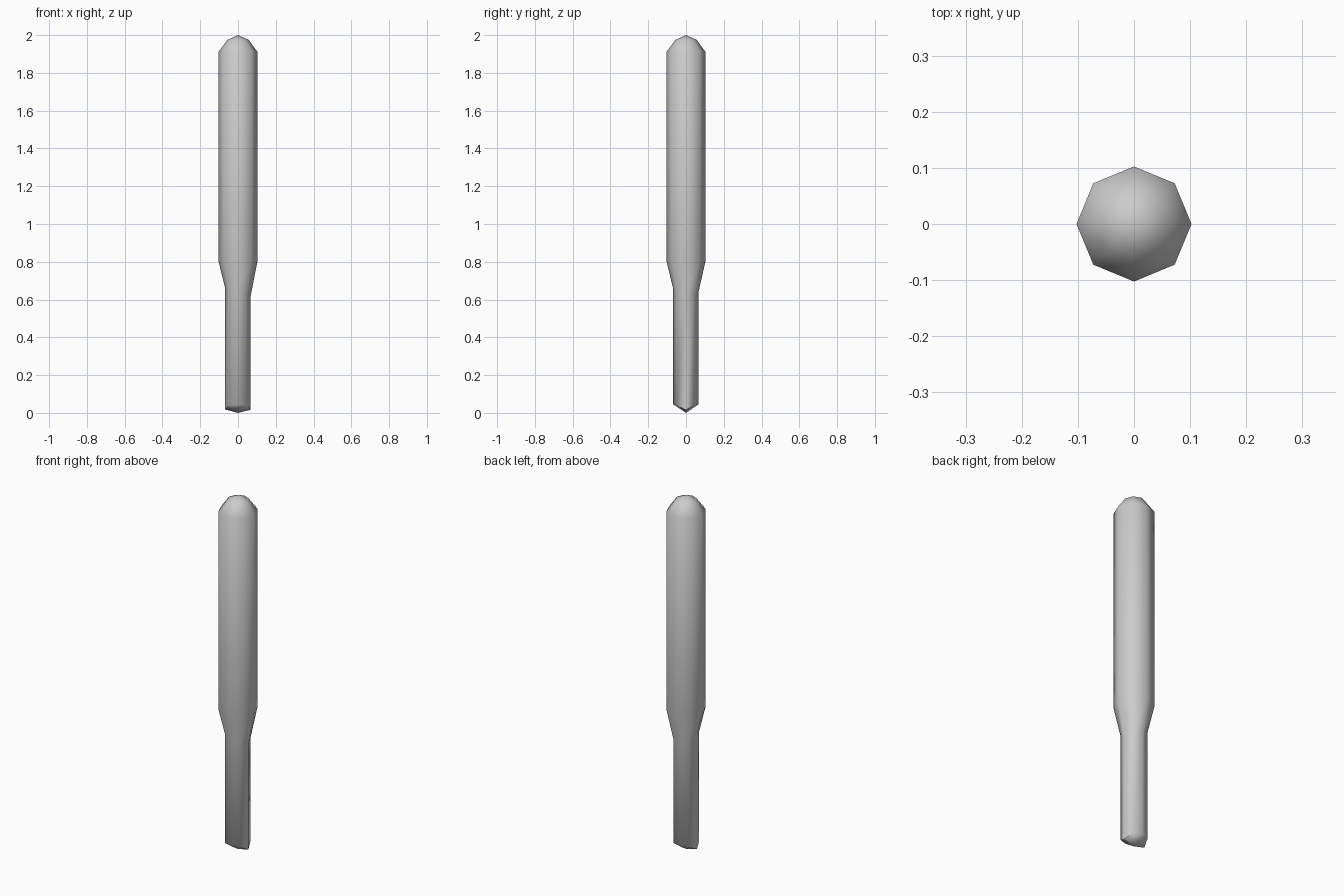
import bpy, bmesh, math

if "Cube" in bpy.data.objects:
    bpy.data.objects.remove(bpy.data.objects["Cube"])

SIDES = 8
bm = bmesh.new()


def ring(radius, heights, shift=0.0):
    """Octagonal ring with corners on the axes; heights at +x, +y, -x, -y, diagonals averaged."""
    verts = []
    for i in range(SIDES):
        a = 2 * math.pi * i / SIDES
        z = (heights[(i // 2) % 4] + heights[((i + 1) // 2) % 4]) / 2
        verts.append(bm.verts.new((radius * math.cos(a) + shift,
                                   radius * math.sin(a) + shift, z)))
    return verts


# Rings from the shaft's wedge end, past the slightly uneven taper, up to the dome
rings = [
    ring(0.0665, (0.016, 0.045, 0.018, 0.045), -0.0012),
    ring(0.0665, (0.61, 0.635, 0.66, 0.655), -0.0012),
    ring(0.1025, (0.80,) * 4),
    ring(0.1025, (1.912,) * 4),
    ring(0.056, (1.975,) * 4),
]
# Diagonal corners of the wedge end sit as high as its front and back corners
for v in rings[0][1::2]:
    v.co.z = 0.04

for low, high in zip(rings, rings[1:]):
    for i in range(SIDES):
        j = (i + 1) % SIDES
        bm.faces.new((low[i], low[j], high[j], high[i]))

# Close both ends with a shallow point
tip = bm.verts.new((0, 0, 0))
crown = bm.verts.new((0, 0, 2))
for i in range(SIDES):
    j = (i + 1) % SIDES
    bm.faces.new((tip, rings[0][j], rings[0][i]))
    bm.faces.new((crown, rings[-1][i], rings[-1][j]))

bmesh.ops.recalc_face_normals(bm, faces=bm.faces)
mesh = bpy.data.meshes.new("rounded_rod")
bm.to_mesh(mesh)
bm.free()
rod = bpy.data.objects.new("rounded_rod", mesh)
bpy.context.collection.objects.link(rod)
bpy.context.view_layer.objects.active = rod
rod.select_set(True)
bpy.ops.object.shade_smooth_by_angle(angle=math.radians(60))
